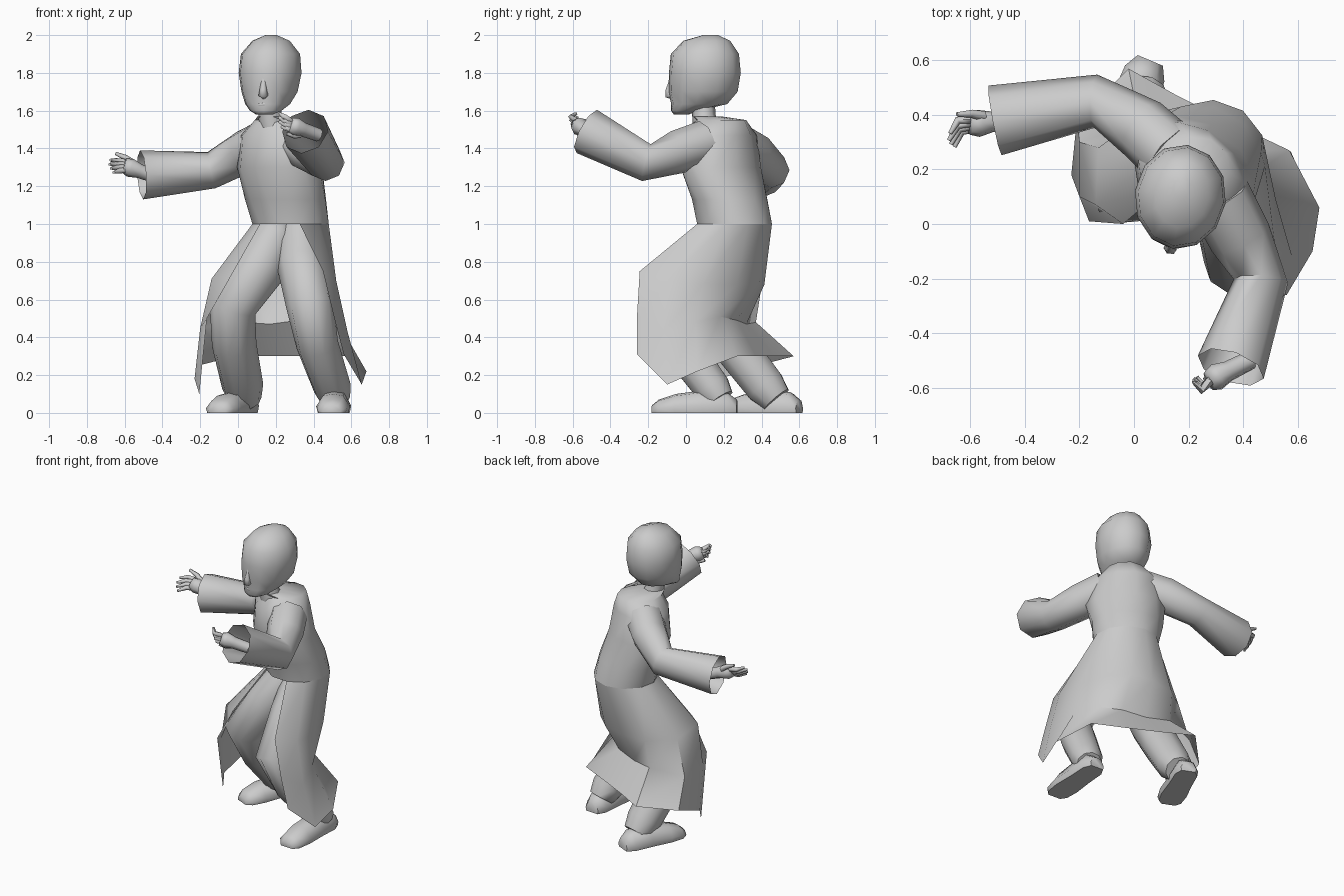
import bpy
from math import sin, cos, pi, radians
from mathutils import Vector as V

if "Cube" in bpy.data.objects:
    bpy.data.objects.remove(bpy.data.objects["Cube"])


def make(name, verts, faces, angle=45):
    me = bpy.data.meshes.new(name)
    me.from_pydata([tuple(v) for v in verts], [], faces)
    ob = bpy.data.objects.new(name, me)
    bpy.context.collection.objects.link(ob)
    bpy.ops.object.select_all(action='DESELECT')
    ob.select_set(True)
    bpy.context.view_layer.objects.active = ob
    bpy.ops.object.mode_set(mode='EDIT')
    bpy.ops.mesh.select_all(action='SELECT')
    bpy.ops.mesh.normals_make_consistent(inside=False)
    bpy.ops.object.mode_set(mode='OBJECT')
    bpy.ops.object.shade_smooth_by_angle(angle=radians(angle))
    return ob


def loft(name, rings, caps=(True, True), angle=45):
    """Skin closed rings of equal length."""
    n = len(rings[0])
    verts = [p for r in rings for p in r]
    faces = [(i*n + k, i*n + (k+1) % n, (i+1)*n + (k+1) % n, (i+1)*n + k)
             for i in range(len(rings) - 1) for k in range(n)]
    if caps[0]:
        faces.append(tuple(range(n)))
    if caps[1]:
        faces.append(tuple(range(len(verts) - n, len(verts))))
    return make(name, verts, faces, angle)


def tube(name, path, n, ref, caps=(True, True), angle=75):
    """Tube through (x, y, z, radius) points."""
    pts = [V(p[:3]) for p in path]
    rings = []
    for i, p in enumerate(path):
        a, b = pts[max(i-1, 0)], pts[min(i+1, len(pts)-1)]
        t = (b - a).normalized()
        u = V(ref)
        u = (u - t*u.dot(t)).normalized()
        w = t.cross(u)
        rings.append([pts[i] + p[3]*(cos(2*pi*k/n)*u + sin(2*pi*k/n)*w) for k in range(n)])
    return loft(name, rings, caps, angle)


def oval(cx, cy, z, a, b, yaw=0, n=11, k0=1):
    """Ring running from the wearer's right round the back; a = half width, b = half depth."""
    f = V((-sin(radians(yaw)), -cos(radians(yaw)), 0))
    r = V((f.y, -f.x, 0))
    return [V((cx, cy, z)) + b*cos(2*pi*(k+k0)/n)*f + a*sin(2*pi*(k+k0)/n)*r for k in range(n)]


# Head, with nose, lips and neck
head = [(1.58, .14, -.025, .045, .04), (1.60, .147, -.005, .085, .075), (1.635, .157, .07, .12, .15),
        (1.70, .167, .09, .15, .185), (1.80, .17, .10, .168, .192), (1.90, .172, .10, .158, .182),
        (1.97, .175, .11, .10, .125), (2.0, .175, .13, .03, .04)]
loft("head", [oval(x, y, z, a, b, 8, 12) for z, x, y, a, b in head], angle=60)
tube("nose", [(.137, -.075, 1.77, .012), (.134, -.09, 1.71, .02), (.134, -.088, 1.68, .026),
              (.136, -.075, 1.67, .012)], 6, (1, 0, 0))
tube("lips", [(.11, -.062, 1.632, .007), (.136, -.07, 1.634, .012), (.166, -.06, 1.632, .007)], 6, (0, 0, 1))
tube("neck", [(.19, .11, 1.50, .075), (.17, .095, 1.57, .062), (.165, .09, 1.66, .062)], 8, (1, 0, 0))

# Long coat: closed torso rings, then an open skirt that tucks behind the knees and flares at the hem
torso = [oval(.175, .11, 1.57, .075, .075, 40), oval(.22, .185, 1.55, .13, .14, 42),
         oval(.21, .18, 1.47, .22, .17, 42), oval(.22, .18, 1.3, .25, .19, 40),
         oval(.255, .235, 1.13, .225, .195, 30), oval(.28, .255, 1.0, .205, .20, 20)]
mid = [(-.04, .0, .72), (-.14, .07, .71), (-.13, .28, .68), (.03, .40, .67), (.20, .415, .68),
       (.34, .39, .69), (.46, .27, .68), (.52, .09, .68), (.52, -.10, .70), (.45, -.245, .75)]
tuck = [(-.165, .01, .50), (-.20, .10, .45), (-.20, .30, .45), (.02, .37, .48), (.17, .32, .47),
        (.32, .27, .49), (.43, .18, .51), (.53, .05, .48), (.58, -.12, .43), (.51, -.26, .5)]
hem = [(-.205, .13, .10), (-.23, .18, .18), (-.21, .38, .25), (-.02, .57, .30), (.16, .47, .30),
       (.36, .37, .30), (.57, .27, .30), (.68, .06, .22), (.655, -.10, .15), (.56, -.26, .31)]
loft("coat_body", torso, (True, False), 60)
rows = [torso[-1][:10], mid, tuck, hem]
make("coat_skirt", [p for r in rows for p in r],
     [(i*10 + k, i*10 + k+1, i*10 + k+11, i*10 + k+10) for i in range(3) for k in range(9)], 50)

# Trousers
tube("right_trouser_leg", [(.20, .25, 1.02, .10), (.20, .23, .93, .125), (.12, .16, .77, .137),
                           (-.03, .125, .56, .128), (-.02, .25, .36, .118), (.025, .42, .14, .11),
                           (.04, .48, .07, .085)], 10, (1, 0, 0))
tube("left_trouser_leg", [(.33, .25, 1.02, .10), (.335, .21, .93, .125), (.34, .09, .77, .132),
                          (.38, -.135, .57, .125), (.42, -.03, .36, .112), (.50, .14, .13, .10),
                          (.515, .18, .07, .08)], 10, (1, 0, 0))


# Shoes: flat-soled lofts from heel to toe
def shoe(name, heel, toe):
    h, t = V((*heel, 0)), V((*toe, 0))
    side = (t - h).normalized().cross(V((0, 0, 1)))
    prof = [(0, .05, .07), (.12, .078, .11), (.4, .08, .12), (.72, .09, .10), (.92, .08, .07), (1, .05, .04)]
    outline = [(-.9, 0), (-1, .35), (-.6, .9), (0, 1), (.6, .9), (1, .35), (.9, 0)]
    loft(name, [[h.lerp(t, s) + side*w*x + V((0, 0, z*ht)) for x, z in outline]
                for s, w, ht in prof], angle=55)


shoe("right_shoe", (.06, .60), (-.11, .20))
shoe("left_shoe", (.525, .27), (.495, -.18))

# Wide sleeves, open at the cuff
tube("right_sleeve", [(.13, .26, 1.43, .12), (.03, .35, 1.38, .116), (-.14, .45, 1.285, .098),
                      (-.51, .38, 1.26, .13)], 8, (0, 0, 1), (True, False))
tube("left_sleeve", [(.31, .10, 1.43, .12), (.39, -.05, 1.38, .116), (.465, -.21, 1.325, .10),
                     (.355, -.525, 1.49, .128)], 8, (0, 0, 1), (True, False))


# Hands: wrist and palm, four curled fingers and a thumb
def hand(name, wrist, palm, tip, spread, curl):
    w, p, t, s, c = V(wrist), V(palm), V(tip), V(spread), V(curl)
    inner = w + (w - p)*1.2
    tube(name + "_palm", [(*inner, .035), (*w, .038), (*w.lerp(p, .6), .05), (*p, .038)], 8, spread)
    for i in range(4):
        o = s*(i - 1.5)
        a, e = p + o*.7 - (p - w)*.1, t + o*1.1 - (t - p)*(.12*abs(i - 1.3))
        m = a.lerp(e, .55) - c*.5
        tube(f"{name}_finger_{i+1}", [(*a, .017), (*m, .015), (*e, .008)], 5, spread)
    a = w.lerp(p, .3) - s*1.5
    tube(name + "_thumb", [(*a, .02), (*(a - s*.9 + (p-w)*.5), .016), (*(a - s*1.1 + (p-w)*1.1), .009)],
         5, curl)


hand("right_hand", (-.52, .375, 1.28), (-.605, .365, 1.31), (-.68, .295, 1.305), (.004, -.016, -.02), (.01, -.05, 0))
hand("left_hand", (.345, -.54, 1.50), (.275, -.575, 1.525), (.215, -.57, 1.555), (-.004, -.006, .022), (0, .06, 0))
